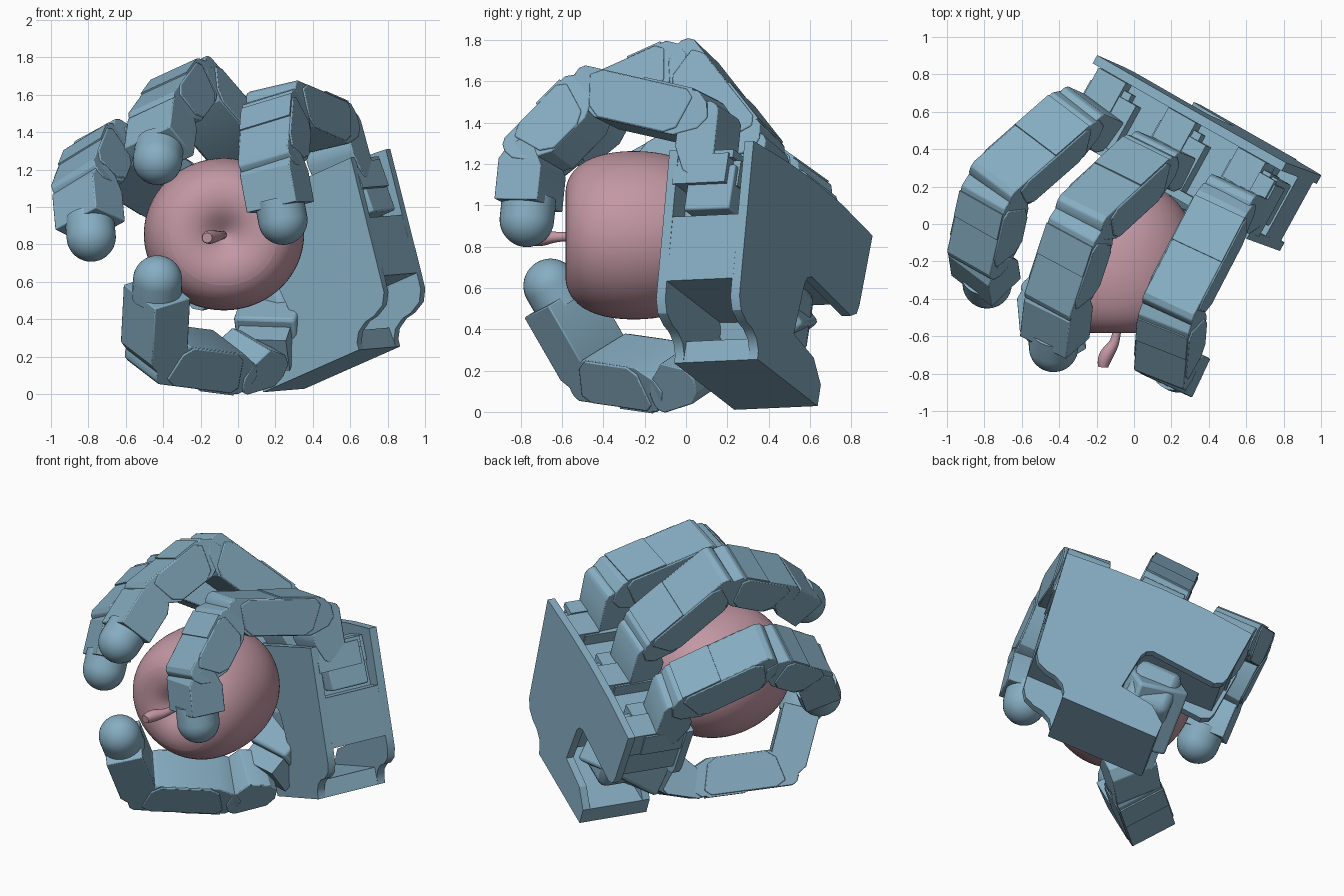
import bpy, bmesh
from math import pi, sin, cos, radians
from mathutils import Vector as V, Matrix

if "Cube" in bpy.data.objects:
    bpy.data.objects.remove(bpy.data.objects["Cube"])


def material(name, color):
    m = bpy.data.materials.new(name)
    m.diffuse_color = color
    m.use_nodes = True
    m.node_tree.nodes["Principled BSDF"].inputs["Base Color"].default_value = m.diffuse_color
    return m


BLUE = material("hand_blue", (0.24, 0.42, 0.54, 1))
PINK = material("apple_pink", (0.54, 0.31, 0.37, 1))


def frame(origin, x, y, z):
    m = Matrix((x, y, z)).transposed().to_4x4()
    m.translation = origin
    return m


def add(name, bm, matrix, mat):
    bmesh.ops.remove_doubles(bm, verts=bm.verts, dist=1e-5)
    bmesh.ops.recalc_face_normals(bm, faces=bm.faces)
    me = bpy.data.meshes.new(name)
    bm.to_mesh(me)
    bm.free()
    ob = bpy.data.objects.new(name, me)
    ob.matrix_world = matrix
    me.materials.append(mat)
    bpy.context.collection.objects.link(ob)
    return ob


def prism(name, pts, h0, h1, matrix, bevel=0.006):
    """Flat outline extruded from h0 to h1."""
    bm = bmesh.new()
    f = bm.faces.new([bm.verts.new((x, y, h0)) for x, y in pts])
    new = bmesh.ops.extrude_face_region(bm, geom=[f])["geom"]
    bmesh.ops.translate(bm, vec=(0, 0, h1 - h0),
                        verts=[g for g in new if isinstance(g, bmesh.types.BMVert)])
    ob = add(name, bm, matrix, BLUE)
    if bevel:
        b = ob.modifiers.new("bevel", "BEVEL")
        b.width, b.segments, b.limit_method = bevel, 2, "ANGLE"
        b.angle_limit = radians(35)
    return ob


def block(name, x, y, z, matrix, bevel=0.0):
    return prism(name, [(x[0], y[0]), (x[1], y[0]), (x[1], y[1]), (x[0], y[1])],
                 z[0], z[1], matrix, bevel)


def lathe(name, pts, matrix, mat, seg=32):
    bm = bmesh.new()
    vs = [bm.verts.new((r, 0, h)) for r, h in pts]
    es = [bm.edges.new(p) for p in zip(vs, vs[1:])]
    bmesh.ops.spin(bm, geom=vs + es, cent=(0, 0, 0), axis=(0, 0, 1),
                   angle=2 * pi, steps=seg, use_merge=True)
    return add(name, bm, matrix, mat)


# Palm frame: L across, U towards the fingers, N towards the back of the hand
N = V((0.48, 0.875, 0.04)).normalized()
L = V((-0.81, 0.46, -0.358))
L = (L - N * L.dot(N)).normalized()
U = N.cross(L)
O = V((0.15, 0.32, 1.075))
PALM = frame(O, L, U, N)


def at(a, b, c):
    return O + L * a + U * b + N * c


# Front and back plates, with the curved waist and the thumb notch
outline = [(-0.62, 0), (-0.545, -0.69), (-0.535, -0.77), (-0.50, -0.83), (-0.43, -0.865),
           (-0.37, -0.875), (-0.31, -0.91), (-0.28, -0.96), (-0.276, -1.0),
           (0.354, -1.0), (0.354, -0.89), (0.25, -0.79), (0.03, -0.75), (0.06, -0.48),
           (0.08, -0.44), (0.12, -0.42), (0.54, -0.46), (0.59, -0.43), (0.605, -0.38),
           (0.63, -0.01), (0.3, 0.025), (0, 0.035), (-0.3, 0.025)]
prism("palm_back_plate", outline, 0.285, 0.335, PALM, 0)
front = [p for p in outline if not (abs(p[0]) < 0.5 and p[1] > 0)]
front = [(x, y - 0.03 if y > -0.1 else y) for x, y in front]
prism("palm_front_plate", front, -0.125, -0.075, PALM, 0)

# Inner body with a side window, heel block and motors
prism("palm_body", [(-0.47, -0.13), (-0.47, -0.36), (-0.58, -0.36), (-0.547, -0.68),
                    (0.02, -0.68), (0.05, -0.40), (0.58, -0.38), (0.60, -0.13)],
      -0.08, 0.29, PALM, 0)
block("palm_heel", (-0.276, 0.354), (-1.0, -0.89), (-0.125, 0.335), PALM)
block("side_window_frame", (-0.60, -0.5), (-0.07, -0.03), (-0.08, 0.22), PALM)
block("side_window_motor", (-0.585, -0.46), (-0.33, -0.1), (-0.02, 0.23), PALM, 0.01)
for i, a in enumerate((-0.46, 0.0, 0.46)):
    block(f"knuckle_motor_{i}", (a - 0.15, a + 0.15), (-0.2, -0.05), (-0.09, 0.2), PALM)
    for j in range(3):
        block(f"knuckle_step_{i}_{j}", (a - 0.14 + 0.05 * j, a + 0.14),
              (-0.2, -0.1 + 0.03 * j), (0.1, 0.20 + 0.04 * j), PALM)


def axes(p, q, w):
    """Link frame at p: x to the outside of the curl, y along, z sideways."""
    t = (q - p).normalized()
    w = (w - t * w.dot(t)).normalized()
    return frame(p, t.cross(w), t, w), (q - p).length


def link(name, p, q, w, d=0.118, h=0.15):
    m, n = axes(p, q, w)
    body = [(-d, 0.10), (-d, n - 0.10), (-0.4 * d, n + 0.02), (0.1 * d, n + 0.06),
            (0.55 * d, n + 0.065), (0.85 * d, n + 0.05), (d, n + 0.02),
            (d, 0.03), (0.6 * d, -0.03), (0, -0.055), (-0.5 * d, -0.02)]
    prism(name, body, -h, h, m)
    e = d * 0.97
    if n > 0.3:  # side covers and the step across the back
        cover = [(-e, 0.15), (-e * 0.7, 0.09), (e * 0.7, 0.05), (e, 0.09), (e, n - 0.08),
                 (e * 0.7, n - 0.02), (-e * 0.6, n - 0.06), (-e, n - 0.12)]
        prism(name + "_cover", cover, -h - 0.008, h + 0.008, m)
        block(name + "_back_step", (d - 0.02, d + 0.008), (0.06, n * 0.52), (-h, h), m)


def tip_link(name, p, q, w, r=0.132, d=0.115, h=0.15):
    m, n = axes(p, q, w)
    k = n - 0.07
    prism(name, [(-d, 0.06), (-d, k), (d, k), (d, 0.03), (0.6 * d, -0.04), (0, -0.07),
                 (-0.6 * d, -0.03)], -h, h, m)
    arc = [(r * cos(i * pi / 20), n + r * sin(i * pi / 20)) for i in range(10)]
    pts = [(0, k - 0.04), (r, k - 0.04)] + arc + [(0, n + r)]
    lathe(name + "_pad", pts, m @ Matrix.Rotation(-pi / 2, 4, "X"), BLUE)


# Three fingers: sideways offset, splay, then two knuckles and the tip centre
fingers = {
    "left_finger": (0.48, 5, (-0.73, 0.20, 1.31), (-0.81, -0.16, 1.11), (-0.785, -0.32, 0.84)),
    "middle_finger": (0.0, 0, (-0.265, 0.02, 1.655), (-0.40, -0.39, 1.47), (-0.43, -0.66, 1.25)),
    "right_finger": (-0.48, -5, (0.21, -0.44, 1.53), (0.185, -0.74, 1.225), (0.24, -0.77, 0.93)),
}
for name, (a, splay, k1, k2, tip) in fingers.items():
    k1, k2, tip = V(k1), V(k2), V(tip)
    base = at(a, -0.017 if a else 0.0, 0)
    u = U * cos(radians(splay)) + L * sin(radians(splay))
    k0 = base + u * 0.18
    w = (k1 - k0).cross(tip - k2).normalized()
    link(name + "_base", base - u * 0.08, k0, w, 0.105, 0.14)
    link(name + "_proximal", k0, k1, w)
    link(name + "_medial", k1, k2, w)
    tip_link(name + "_distal", k2, tip, w)

# Thumb
root, t0, t1 = V((0.24, 0.51, 0.53)), V((0.13, 0.09, 0.21)), V((-0.02, -0.05, 0.165))
t2, tip = V((-0.45, -0.43, 0.22)), V((-0.43, -0.655, 0.61))
w = (t2 - t1).cross(tip - t2).normalized()
m, n = axes(root, t0, w)
block("thumb_motor", (0.06, 0.35), (-0.74, -0.42), (-0.1, 0.25), PALM, 0.05)
block("thumb_housing", (-0.15, 0.14), (-0.02, n - 0.12), (-0.17, 0.17), m, 0.02)
block("thumb_bracket", (-0.10, 0.10), (n - 0.2, n), (-0.14, 0.14), m)
link("thumb_base", t0, t1, w)
link("thumb_medial", t1, t2, w)
tip_link("thumb_distal", t2, tip, w)

# Apple lying with its stem to the front
profile = [(0, -0.49), (0.05, -0.52), (0.12, -0.57), (0.2, -0.588), (0.29, -0.575),
           (0.37, -0.51), (0.415, -0.40), (0.43, -0.27), (0.42, -0.12), (0.375, 0.02),
           (0.30, 0.13), (0.2, 0.205), (0.1, 0.23), (0.05, 0.215), (0, 0.19)]
apple = lathe("apple", profile,
              frame(V((-0.075, 0, 0.855)), V((1.01, 0, 0)), V((0, 0, -0.96)), V((0, 1, 0))),
              PINK, 40)
s = apple.modifiers.new("smooth", "SUBSURF")
s.levels = s.render_levels = 2

# Stem
cu = bpy.data.curves.new("apple_stem", "CURVE")
cu.dimensions, cu.bevel_depth, cu.bevel_resolution, cu.use_fill_caps = "3D", 0.03, 4, True
sp = cu.splines.new("NURBS")
path = [(-0.08, -0.47, 0.85, 0.8), (-0.09, -0.57, 0.85, 0.7), (-0.10, -0.66, 0.845, 0.8),
        (-0.16, -0.70, 0.84, 1.5), (-0.165, -0.765, 0.835, 0.9)]
sp.points.add(len(path) - 1)
for p, (x, y, z, r) in zip(sp.points, path):
    p.co, p.radius = (x, y, z, 1), r
sp.use_endpoint_u, sp.order_u = True, 4
cu.materials.append(PINK)
bpy.context.collection.objects.link(bpy.data.objects.new("apple_stem", cu))

# Smooth shading with sharp edges kept
for ob in bpy.data.objects:
    if ob.type == "MESH":
        ob.select_set(True)
        bpy.context.view_layer.objects.active = ob
bpy.ops.object.shade_smooth_by_angle(angle=radians(30))
